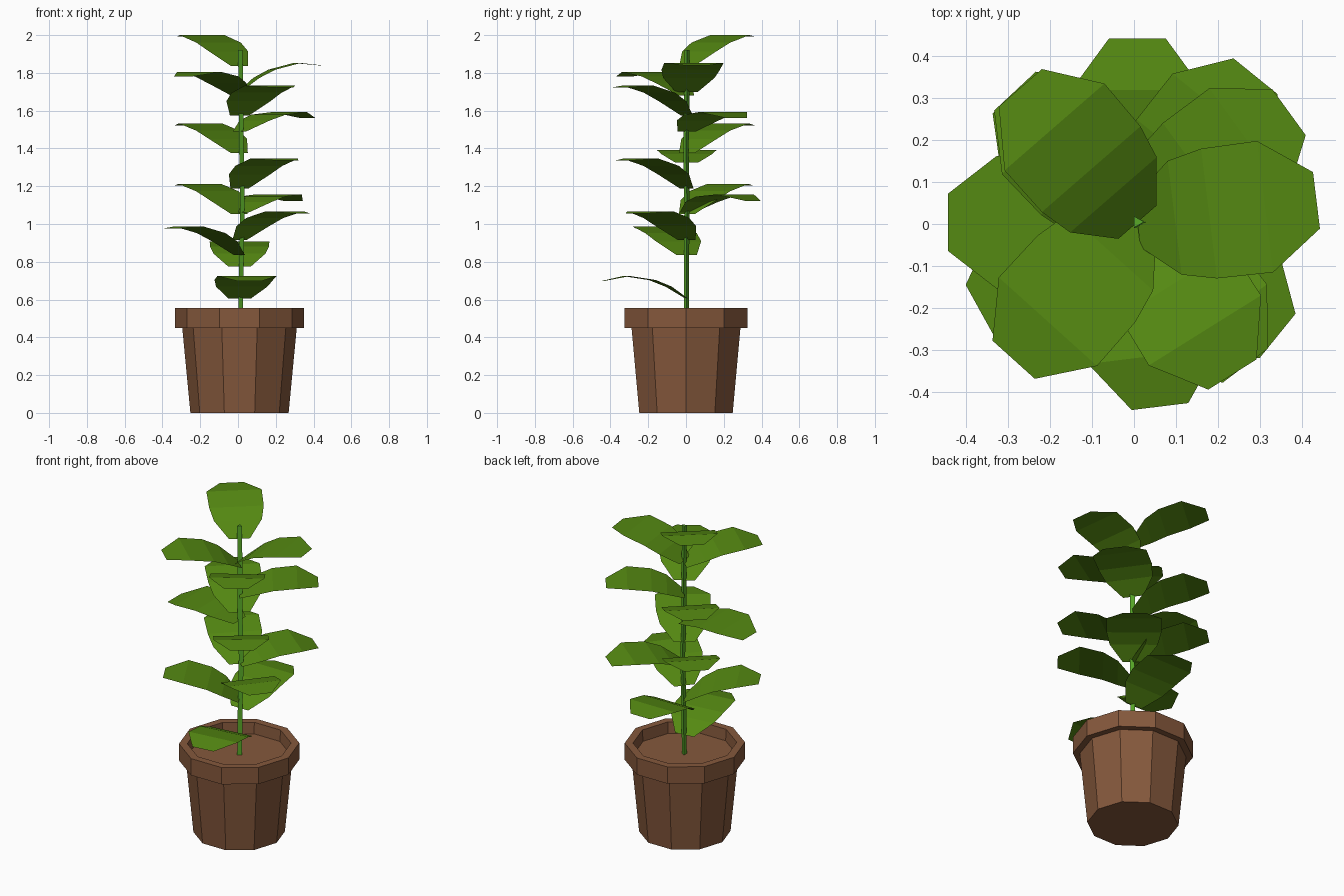
import bpy, bmesh
from math import sin, cos, pi, radians

if "Cube" in bpy.data.objects:
    bpy.data.objects.remove(bpy.data.objects["Cube"])


def material(name, rgb):
    m = bpy.data.materials.new(name)
    m.diffuse_color = (*rgb, 1)
    m.use_nodes = True
    m.node_tree.nodes["Principled BSDF"].inputs["Base Color"].default_value = m.diffuse_color
    return m


TERRACOTTA = material("brown clay", (0.235, 0.098, 0.045))
LEAF = material("leaf green", (0.090, 0.250, 0.006))
STEM = material("stem green", (0.098, 0.400, 0.021))


def make_object(name, bm, mat):
    me = bpy.data.meshes.new(name)
    bm.to_mesh(me)
    bm.free()
    me.materials.append(mat)
    ob = bpy.data.objects.new(name, me)
    bpy.context.collection.objects.link(ob)
    return ob


def stack(name, rings, sides, mat):
    """Skin rings (x, y, z, radius) with a closed cap on both ends."""
    bm = bmesh.new()
    loops = [[bm.verts.new((x + r * cos(2 * pi * i / sides),
                            y + r * sin(2 * pi * i / sides), z))
              for i in range(sides)] for x, y, z, r in rings]
    for a, b in zip(loops, loops[1:]):
        for i in range(sides):
            j = (i + 1) % sides
            bm.faces.new((a[i], a[j], b[j], b[i]))
    bm.faces.new(loops[0][::-1])
    bm.faces.new(loops[-1])
    return make_object(name, bm, mat)


# Pot: ten-sided tapered body, wide rim, recessed soil as the last cap
POT_PROFILE = [(0.26, 0), (0.303, 0.45), (0.342, 0.45), (0.342, 0.555),
               (0.295, 0.555), (0.29, 0.485)]
stack("pot", [(0.008, 0, z, r) for r, z in POT_PROFILE], 10, TERRACOTTA)

# Stem: thin three-sided stalk with a slight bend
STEM_PATH = [(0.010, 0.003, 0.48), (0.015, 0.003, 0.85), (0.020, 0.005, 1.1),
             (0.014, 0.0, 1.4), (0.012, 0.004, 1.65), (0.008, 0.005, 1.92)]
stack("stem", [(x, y, z, 0.016) for x, y, z in STEM_PATH], 3, STEM)

# Leaf outline along its arch: distance out, height, half width
LEAF_ROWS = [(0, 0, 0.06), (0.108, 0.042, 0.137), (0.2, 0.058, 0.156),
             (0.339, 0.05, 0.158), (0.453, 0, 0.068)]


def leaf(name, heading, base_z, pitch):
    h, p = radians(heading), radians(pitch)
    bm = bmesh.new()
    rows = []
    for s, up, w in LEAF_ROWS:
        out = s * cos(p) - up * sin(p)
        z = base_z + s * sin(p) + up * cos(p)
        rows.append([bm.verts.new((0.008 + out * cos(h) - t * sin(h),
                                   0.004 + out * sin(h) + t * cos(h), z))
                     for t in (-w, w)])
    for a, b in zip(rows, rows[1:]):
        bm.faces.new((a[0], b[0], b[1], a[1]))
    make_object(name, bm, LEAF)


# Leaves from bottom to top: heading, base height, pitch
LEAVES = [(277, 0.605, 12), (90, 0.775, 14.5), (209, 0.835, 18),
          (321, 0.915, 18), (51, 1.06, 8), (134, 1.052, 19.5),
          (307, 1.188, 19), (180, 1.325, 2.5), (133, 1.375, 19),
          (36, 1.49, 9), (302, 1.575, 19), (228, 1.68, 13),
          (7, 1.70, 18), (131, 1.837, 20)]
for i, spec in enumerate(LEAVES, 1):
    leaf(f"leaf_{i:02d}", *spec)
